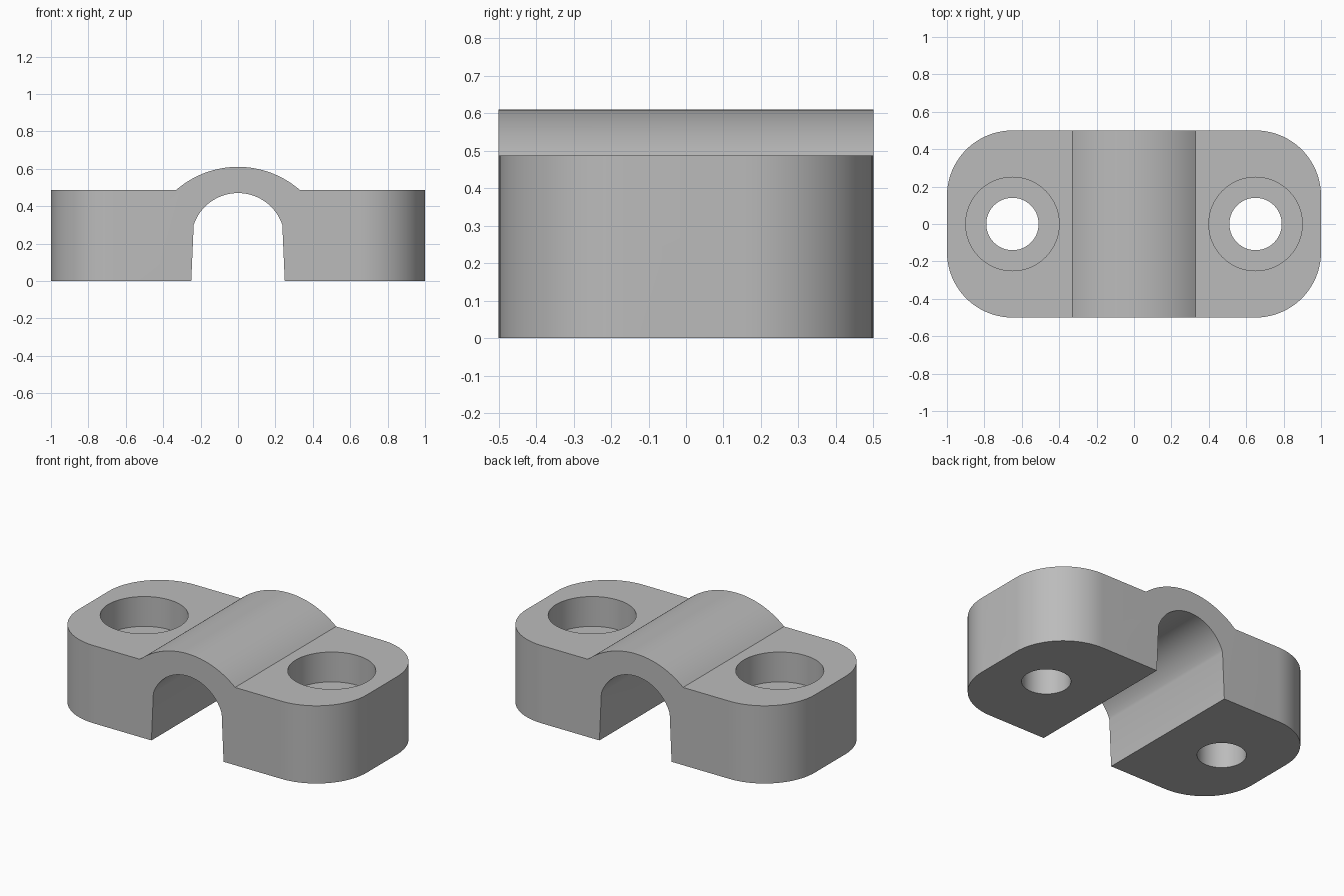
import bpy, bmesh
from math import sin, cos, asin, pi
from mathutils import Vector

cube = bpy.data.objects.get("Cube")
if cube:
    bpy.data.objects.remove(cube, do_unlink=True)

DEPTH = 0.5        # half depth in y
LUG_TOP = 0.487    # height of the flat lugs
CORNER = 0.35      # plan corner radius
HOLE_X = 0.65      # bolt centre

grey = bpy.data.materials.new("light_grey")
grey.use_nodes = True
grey.diffuse_color = (0.5, 0.5, 0.5, 1)
grey.node_tree.nodes["Principled BSDF"].inputs["Base Color"].default_value = (0.5, 0.5, 0.5, 1)


def arc(cx, cy, r, start, end, steps):
    """Points along a circular arc."""
    angles = [start + (end - start) * i / steps for i in range(steps + 1)]
    return [(cx + r * cos(a), cy + r * sin(a)) for a in angles]


def prism(name, outline, place, offset):
    """Solid made by sweeping a closed outline along an offset."""
    bm = bmesh.new()
    face = bm.faces.new([bm.verts.new(place(u, v)) for u, v in outline])
    swept = bmesh.ops.extrude_face_region(bm, geom=[face])["geom"]
    bmesh.ops.translate(bm, vec=Vector(offset),
                        verts=[g for g in swept if isinstance(g, bmesh.types.BMVert)])
    bmesh.ops.recalc_face_normals(bm, faces=bm.faces[:])
    mesh = bpy.data.meshes.new(name)
    bm.to_mesh(mesh)
    bm.free()
    mesh.materials.append(grey)
    obj = bpy.data.objects.new(name, mesh)
    bpy.context.collection.objects.link(obj)
    return obj


def boolean(target, cutter, operation):
    """Apply a boolean and remove its helper."""
    cutter.hide_render = True
    mod = target.modifiers.new(operation.lower(), "BOOLEAN")
    mod.object, mod.operation, mod.solver = cutter, operation, "EXACT"
    bpy.context.view_layer.objects.active = target
    bpy.ops.object.modifier_apply(modifier=mod.name)
    bpy.data.objects.remove(cutter, do_unlink=True)


# Clamp section: flat lugs, raised saddle and arched channel
saddle_r, saddle_z = 0.504, 0.106
saddle_a = asin((LUG_TOP - saddle_z) / saddle_r)
channel_r, channel_z = 0.25, 0.22
channel_a = asin(0.08 / channel_r)
section = [(-1, 0), (-0.25, 0)]
section += arc(0, channel_z, channel_r, pi - channel_a, channel_a, 40)
section += [(0.25, 0), (1, 0), (1, LUG_TOP)]
section += arc(0, saddle_z, saddle_r, saddle_a, pi - saddle_a, 32)
section += [(-1, LUG_TOP)]
clamp = prism("pipe_clamp", section, lambda x, z: (x, -DEPTH, z), (0, 2 * DEPTH, 0))

# Rounded plan corners
plan = []
for i, (sx, sy) in enumerate([(1, 1), (-1, 1), (-1, -1), (1, -1)]):
    plan += arc(sx * (1 - CORNER), sy * (DEPTH - CORNER), CORNER,
                i * pi / 2, (i + 1) * pi / 2, 20)
boolean(clamp, prism("plan_cutter", plan, lambda x, y: (x, y, -0.1), (0, 0, 1)), "INTERSECT")

# Bolt holes with counterbores
for side in (-1, 1):
    for radius, bottom in ((0.14, -0.1), (0.25, 0.3)):
        circle = arc(side * HOLE_X, 0, radius, 0, 2 * pi, 64)[:-1]
        cutter = prism("hole_cutter", circle, lambda x, y: (x, y, bottom), (0, 0, 1))
        boolean(clamp, cutter, "DIFFERENCE")

# Smooth curved walls, keep edges sharp
bpy.ops.object.select_all(action="DESELECT")
clamp.select_set(True)
bpy.context.view_layer.objects.active = clamp
bpy.ops.object.shade_smooth_by_angle(angle=0.35)
